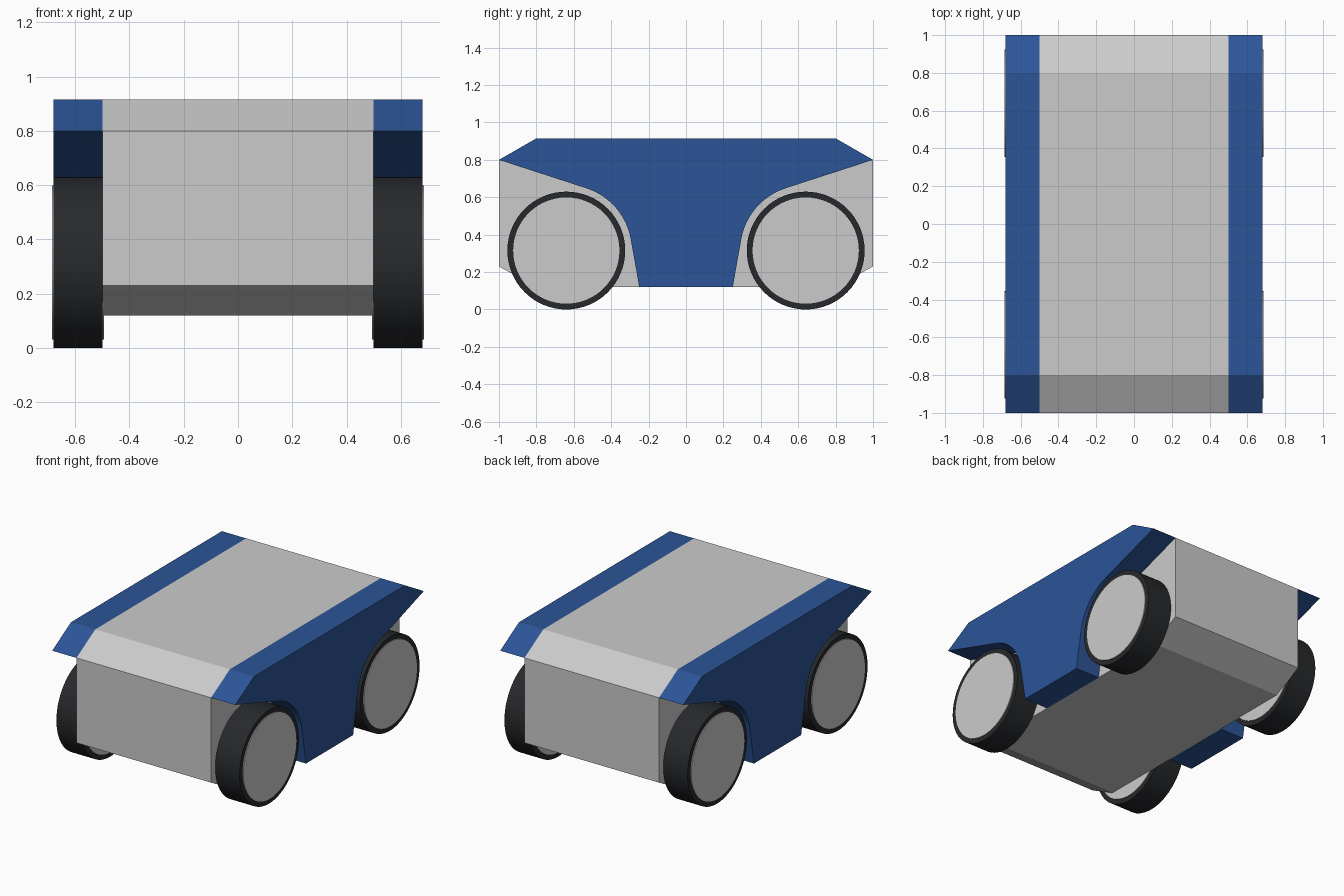
import bpy, bmesh
from math import sin, cos, radians, pi

if "Cube" in bpy.data.objects:
    bpy.data.objects.remove(bpy.data.objects["Cube"])

def material(name, color):
    m = bpy.data.materials.new(name)
    m.diffuse_color = color
    m.use_nodes = True
    m.node_tree.nodes["Principled BSDF"].inputs["Base Color"].default_value = m.diffuse_color
    return m

BLUE = material("blue_paint", (0.025, 0.09, 0.31, 1))
BLACK = material("tyre_rubber", (0.02, 0.022, 0.025, 1))

def finish(bm, name, mat=None):
    bmesh.ops.recalc_face_normals(bm, faces=bm.faces)
    me = bpy.data.meshes.new(name)
    bm.to_mesh(me)
    bm.free()
    ob = bpy.data.objects.new(name, me)
    bpy.context.collection.objects.link(ob)
    if mat:
        me.materials.append(mat)
    bpy.ops.object.select_all(action='DESELECT')
    ob.select_set(True)
    bpy.context.view_layer.objects.active = ob
    bpy.ops.object.shade_smooth_by_angle(angle=radians(15))
    return ob

def extrude_x(name, profile, x0, x1, mat=None):
    """Side (y, z) profile extruded across x."""
    bm = bmesh.new()
    face = bm.faces.new([bm.verts.new((x0, y, z)) for y, z in profile])
    ext = bmesh.ops.extrude_face_region(bm, geom=[face])
    moved = [v for v in ext["geom"] if isinstance(v, bmesh.types.BMVert)]
    bmesh.ops.translate(bm, verts=moved, vec=(x1 - x0, 0, 0))
    return finish(bm, name, mat)

def lathe_x(name, profile, y, z, closed, mat=None, n=64):
    """(x, radius) profile spun about an axle parallel to x."""
    bm = bmesh.new()
    rings = [[bm.verts.new((x, y + r * cos(2 * pi * i / n), z + r * sin(2 * pi * i / n)))
              for i in range(n)] for x, r in profile]
    pairs = list(zip(rings, rings[1:]))
    if closed:
        pairs.append((rings[-1], rings[0]))
    else:
        bm.faces.new(rings[0])
        bm.faces.new(rings[-1])
    for a, b in pairs:
        for i in range(n):
            j = (i + 1) % n
            bm.faces.new((a[i], a[j], b[j], b[i]))
    return finish(bm, name, mat)

WHEEL_Y, WHEEL_Z, TYRE_R, HUB_R, ARCH_R = 0.64, 0.315, 0.315, 0.284, 0.35

# Central body with bevelled front and back
extrude_x("body", [(-1, 0.8), (-0.8, 0.915), (0.8, 0.915), (1, 0.8),
                   (1, 0.23), (0.8, 0.12), (-0.8, 0.12), (-1, 0.23)], -0.5, 0.5)

# Side panels with rounded wheel arches
arch = [(-WHEEL_Y + ARCH_R * cos(radians(a)), WHEEL_Z + ARCH_R * sin(radians(a)))
        for a in (10 + 62 * i / 12 for i in range(13))]
half = [(-0.25, 0.12)] + arch + [(-1, 0.8), (-0.8, 0.915)]
panel = half + [(-y, z) for y, z in reversed(half)]
for side, s in (("right", 1), ("left", -1)):
    extrude_x(side + "_side_panel", panel, s * 0.5, s * 0.68, BLUE)

# Four wheels: tyre ring plus hub disc standing slightly proud
for end, y in (("front", -WHEEL_Y), ("back", WHEEL_Y)):
    for side, s in (("right", 1), ("left", -1)):
        name = end + "_" + side
        lathe_x(name + "_tyre", [(s * 0.5, HUB_R), (s * 0.5, TYRE_R),
                                 (s * 0.68, TYRE_R), (s * 0.68, HUB_R)],
                y, WHEEL_Z, True, BLACK)
        lathe_x(name + "_hub", [(s * 0.494, HUB_R), (s * 0.686, HUB_R)], y, WHEEL_Z, False)
